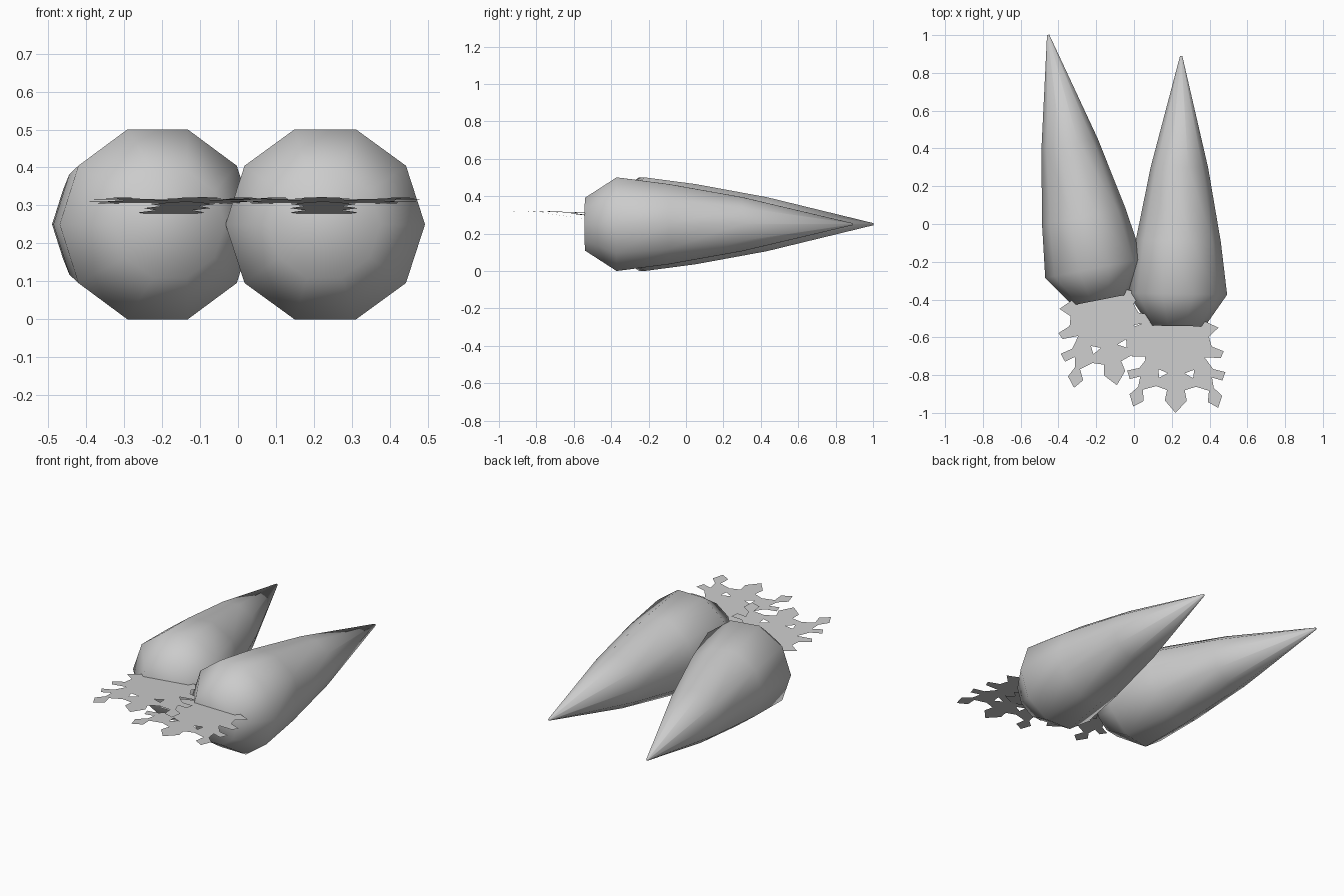
import bpy, bmesh, math
from mathutils import Matrix

cube = bpy.data.objects.get("Cube")
if cube:
    bpy.data.objects.remove(cube, do_unlink=True)

grey = bpy.data.materials.new("plain_grey")
grey.use_nodes = True
COLOUR = (0.6, 0.6, 0.6, 1)
grey.diffuse_color = COLOUR
grey.node_tree.nodes["Principled BSDF"].inputs["Base Color"].default_value = COLOUR


def finish(bm, name, place, smooth):
    mesh = bpy.data.meshes.new(name)
    bm.to_mesh(mesh)
    bm.free()
    mesh.materials.append(grey)
    obj = bpy.data.objects.new(name, mesh)
    obj.matrix_world = place
    bpy.context.collection.objects.link(obj)
    if smooth:
        bpy.ops.object.select_all(action="DESELECT")
        obj.select_set(True)
        bpy.context.view_layer.objects.active = obj
        bpy.ops.object.shade_smooth_by_angle(angle=math.radians(80))


# Tapered root: ten-sided rings along y, as (position, radius)
PROFILE = [(-0.17, 0.148), (0, 0.263), (0.28, 0.225), (0.67, 0.152), (1.26, 0.006)]
SIDES = 10


def root(name, place):
    bm = bmesh.new()
    rings = []
    for y, r in PROFILE:
        angles = [math.tau * i / SIDES for i in range(SIDES)]
        rings.append([bm.verts.new((r * math.cos(a), y, r * math.sin(a))) for a in angles])
    for a, b in zip(rings, rings[1:]):
        for i in range(SIDES):
            j = (i + 1) % SIDES
            bm.faces.new((a[i], a[j], b[j], b[i]))
    bm.faces.new(rings[0])
    bm.faces.new(rings[-1])
    bmesh.ops.recalc_face_normals(bm, faces=bm.faces)
    finish(bm, name, place, True)


# Jagged half outline of the leaf spray, and the gap between its fronds
OUTLINE = [(0, -.12), (.14, -.14), (.22, -.175), (.17, -.225), (.185, -.275), (.25, -.30),
           (.235, -.335), (.15, -.335), (.195, -.395), (.26, -.41), (.245, -.455),
           (.19, -.44), (.20, -.495), (.245, -.535), (.225, -.60), (.17, -.57),
           (.175, -.51), (.105, -.49), (.047, -.51), (.058, -.565), (0, -.63)]
GAP = [(.045, -.42), (.095, -.40), (.09, -.445)]


def leaves(name, place):
    bm = bmesh.new()
    full = OUTLINE + [(-x, y) for x, y in OUTLINE[-2:0:-1]]
    edges = []
    for loop in (full, GAP, [(-x, y) for x, y in GAP]):
        vs = [bm.verts.new((x, y, 0)) for x, y in loop]
        edges += [bm.edges.new((v, vs[i - 1])) for i, v in enumerate(vs)]
    bmesh.ops.triangle_fill(bm, edges=edges, use_beauty=True, normal=(0, 0, 1))
    for v in bm.verts:
        v.co.z = 0.05 - 0.035 * v.co.y
    # Lower middle frond, rising towards its tip
    half = [(.05 + .04 * (i % 2), -.15 - .04 * i) for i in range(6)]
    pts = half + [(0, -.4)] + [(-x, y) for x, y in reversed(half)]
    bm.faces.new([bm.verts.new((x, y, .005 - .14 * y)) for x, y in pts])
    for f in bm.faces:
        f.normal_update()
        if f.normal.z < 0:
            f.normal_flip()
    finish(bm, name, place, False)


# Two matching vegetables, the right one turned outwards
for side, x, y, turn in (("left", 0.23, -0.37, -0.9), ("right", -0.212, -0.235, 11.1)):
    place = Matrix.Translation((x, y, 0.25)) @ Matrix.Rotation(math.radians(turn), 4, "Z")
    root(side + "_root", place)
    leaves(side + "_leaves", place)
